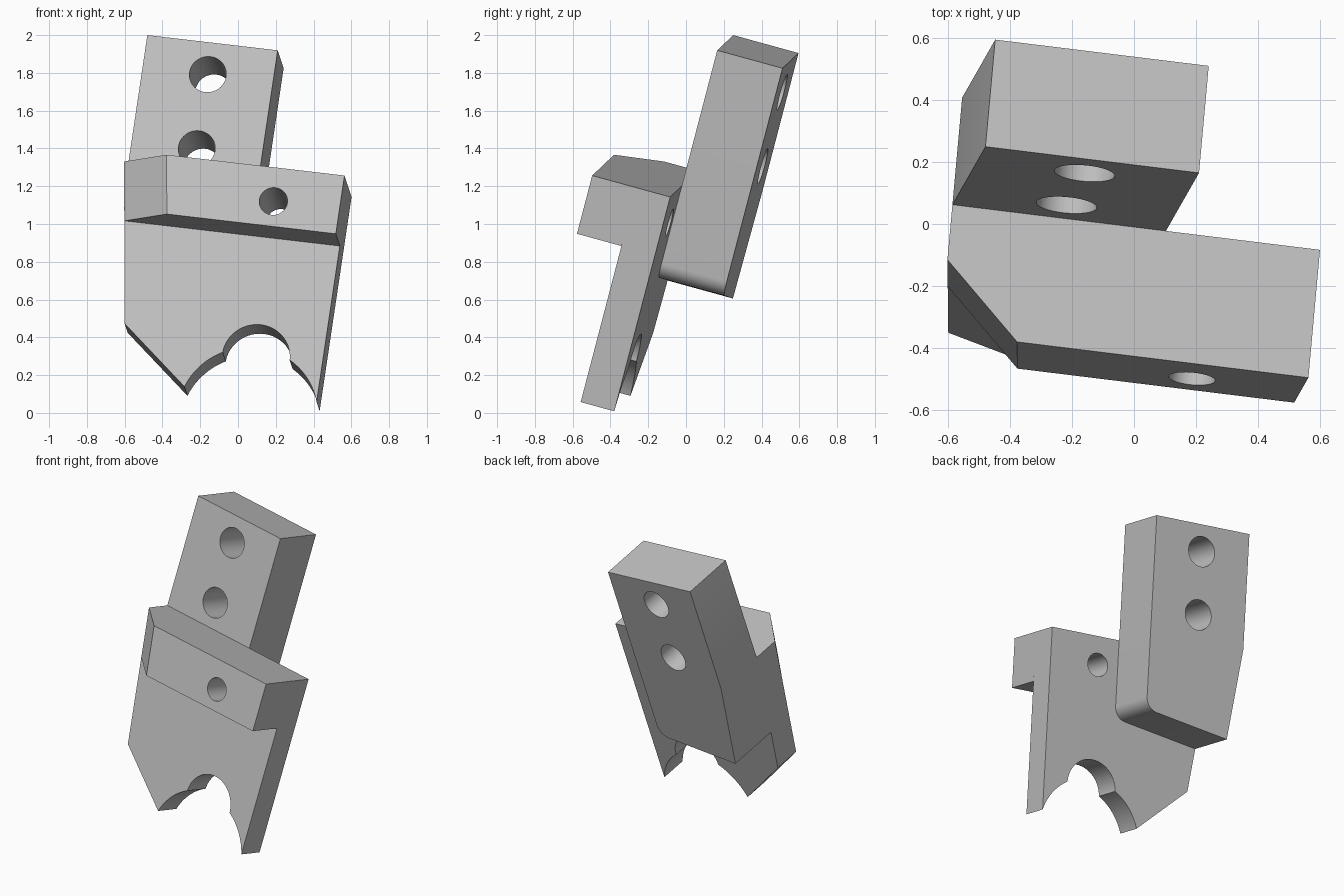
import bpy, bmesh
from math import cos, sin, radians
from mathutils import Matrix, Vector

if "Cube" in bpy.data.objects:
    bpy.data.objects.remove(bpy.data.objects["Cube"])

# Tilted frame: u across, v toward the back, w up along the part
U = Vector((0.985, -0.121, -0.115)).normalized()
V = Vector((0.092, 0.958, -0.264))
V = (V - U * V.dot(U)).normalized()
W = U.cross(V)
FRAME = Matrix((U, V, W)).transposed().to_4x4()
FRAME.translation = (-0.48, 0.25, 2.0)

WIDTH, TOP, BOTTOM = 1.205, -0.75, -1.935
PLATE_FRONT, FLANGE_FRONT, BLOCK_BACK = -0.185, -0.43, 0.36
MID = 0.85      # centre line of the cut-outs and flange hole
TAPER = 0.148   # inward slope of the tapered side

grey = bpy.data.materials.new("plain grey")
grey.use_nodes = True
colour = (0.53, 0.53, 0.53, 1)
grey.diffuse_color = colour
grey.node_tree.nodes["Principled BSDF"].inputs["Base Color"].default_value = colour


def arc(cu, cw, r, start, end, steps=24):
    angles = [radians(start + (end - start) * i / steps) for i in range(steps + 1)]
    return [(cu + r * cos(a), cw + r * sin(a)) for a in angles]


def loft(name, ring_a, ring_b):
    """Solid between two matching rings of points."""
    bm = bmesh.new()
    a = [bm.verts.new(p) for p in ring_a]
    b = [bm.verts.new(p) for p in ring_b]
    bm.faces.new(a)
    bm.faces.new(b)
    for i in range(len(a)):
        j = (i + 1) % len(a)
        bm.faces.new((a[i], a[j], b[j], b[i]))
    bmesh.ops.recalc_face_normals(bm, faces=bm.faces)
    bm.transform(FRAME)
    mesh = bpy.data.meshes.new(name)
    bm.to_mesh(mesh)
    bm.free()
    mesh.materials.append(grey)
    obj = bpy.data.objects.new(name, mesh)
    bpy.context.collection.objects.link(obj)
    return obj


def extrude(name, profile, v0, v1):
    return loft(name, [(u, v0, w) for u, w in profile],
                [(u, v1, w) for u, w in profile])


def select(obj):
    bpy.ops.object.select_all(action="DESELECT")
    obj.select_set(True)
    bpy.context.view_layer.objects.active = obj


def drill(obj, u, w, r):
    cutter = extrude("hole_cutter", arc(u, w, r, 0, 352.5, 47), -1, 1)
    cutter.hide_render = True
    mod = obj.modifiers.new("hole", "BOOLEAN")
    mod.operation, mod.solver, mod.object = "DIFFERENCE", "EXACT", cutter
    select(obj)
    bpy.ops.object.modifier_apply(modifier=mod.name)
    bpy.data.objects.remove(cutter)


# Front plate with stepped round cut-out along the bottom
profile = [(0, TOP), (WIDTH, TOP)]
profile += arc(MID, -2.05, 0.373, 18, 61.2)
profile += arc(MID, -1.73, 0.18, 2.5, 177.5, 32)
profile += arc(MID, -2.05, 0.373, 118.8, 162)
profile += [(0.13, -1.63)]
plate = extrude("front_plate", profile, PLATE_FRONT, 0)

# Raised flange with a chamfered, tapering end
def flange_ring(w):
    s = (TOP - w) * TAPER
    return [(s, PLATE_FRONT, w), (0.25 + s, FLANGE_FRONT, w),
            (WIDTH, FLANGE_FRONT, w), (WIDTH, PLATE_FRONT, w)]

flange = loft("top_flange", flange_ring(TOP), flange_ring(-1.072))

# Rear block with one rounded lower corner and a tapered side
profile = [(0, 0), (0.70, 0)]
profile += arc(0.61, -1.177, 0.09, 0, -81.6, 12)
profile += [(0.088, -1.346), (0, TOP)]
block = extrude("rear_block", profile, 0, BLOCK_BACK)

# Bolt holes
for part in (plate, flange):
    drill(part, MID, -0.935, 0.075)
for w in (-0.175, -0.585):
    drill(block, 0.35, w, 0.098)

for part in (plate, flange, block):
    select(part)
    bpy.ops.object.shade_smooth_by_angle(angle=radians(25))
